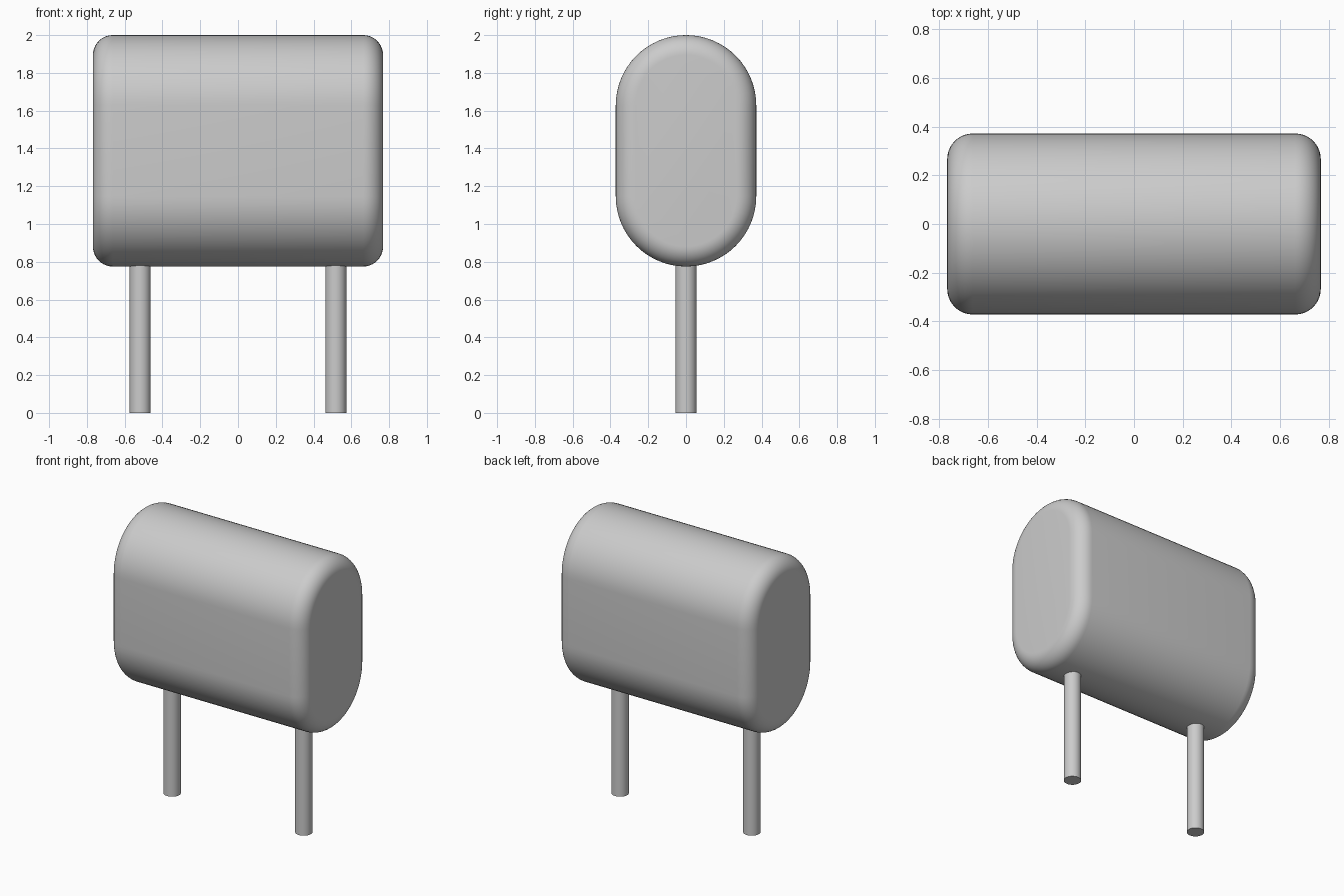
import bpy, bmesh, math

cube = bpy.data.objects.get("Cube")
if cube:
    bpy.data.objects.remove(cube, do_unlink=True)

# One plain grey material
grey = bpy.data.materials.new("light grey")
grey.use_nodes = True
colour = (0.6, 0.6, 0.6, 1.0)
grey.diffuse_color = colour
grey.node_tree.nodes["Principled BSDF"].inputs["Base Color"].default_value = colour


def add_object(name, bm):
    bmesh.ops.recalc_face_normals(bm, faces=bm.faces)
    mesh = bpy.data.meshes.new(name)
    bm.to_mesh(mesh)
    bm.free()
    mesh.materials.append(grey)
    obj = bpy.data.objects.new(name, mesh)
    bpy.context.collection.objects.link(obj)
    bpy.ops.object.select_all(action='DESELECT')
    obj.select_set(True)
    bpy.context.view_layer.objects.active = obj
    bpy.ops.object.shade_smooth_by_angle(angle=math.radians(30))
    return obj


# Body: upright capsule profile extruded along x, with rounded end rims
HALF_X, RADIUS, Z_LOW, Z_HIGH = 0.768, 0.372, 0.775, 2.0
ROUND, STEPS = 0.105, 32
bm = bmesh.new()
profile = []
for start, centre_z in ((0, Z_HIGH - RADIUS), (math.pi, Z_LOW + RADIUS)):
    for i in range(STEPS + 1):
        a = start + math.pi * i / STEPS
        profile.append(bm.verts.new((-HALF_X, RADIUS * math.cos(a),
                                     centre_z + RADIUS * math.sin(a))))
cap = bm.faces.new(profile)
ext = bmesh.ops.extrude_face_region(bm, geom=[cap], use_keep_orig=True)
moved = [g for g in ext["geom"] if isinstance(g, bmesh.types.BMVert)]
bmesh.ops.translate(bm, verts=moved, vec=(2 * HALF_X, 0, 0))
bmesh.ops.recalc_face_normals(bm, faces=bm.faces)
rims = [e for e in bm.edges if abs(e.verts[0].co.x - e.verts[1].co.x) < 1e-5]
bmesh.ops.bevel(bm, geom=rims, offset=ROUND, offset_type='OFFSET',
                segments=10, profile=0.5, affect='EDGES')
add_object("body", bm)

# Two round legs, running slightly up into the body
LEG_TOP = 0.85
for name, x in (("left_leg", 0.518), ("right_leg", -0.518)):
    bm = bmesh.new()
    bmesh.ops.create_cone(bm, cap_ends=True, segments=32, radius1=0.056,
                          radius2=0.056, depth=LEG_TOP)
    bmesh.ops.translate(bm, verts=bm.verts, vec=(x, 0, LEG_TOP / 2))
    add_object(name, bm)
